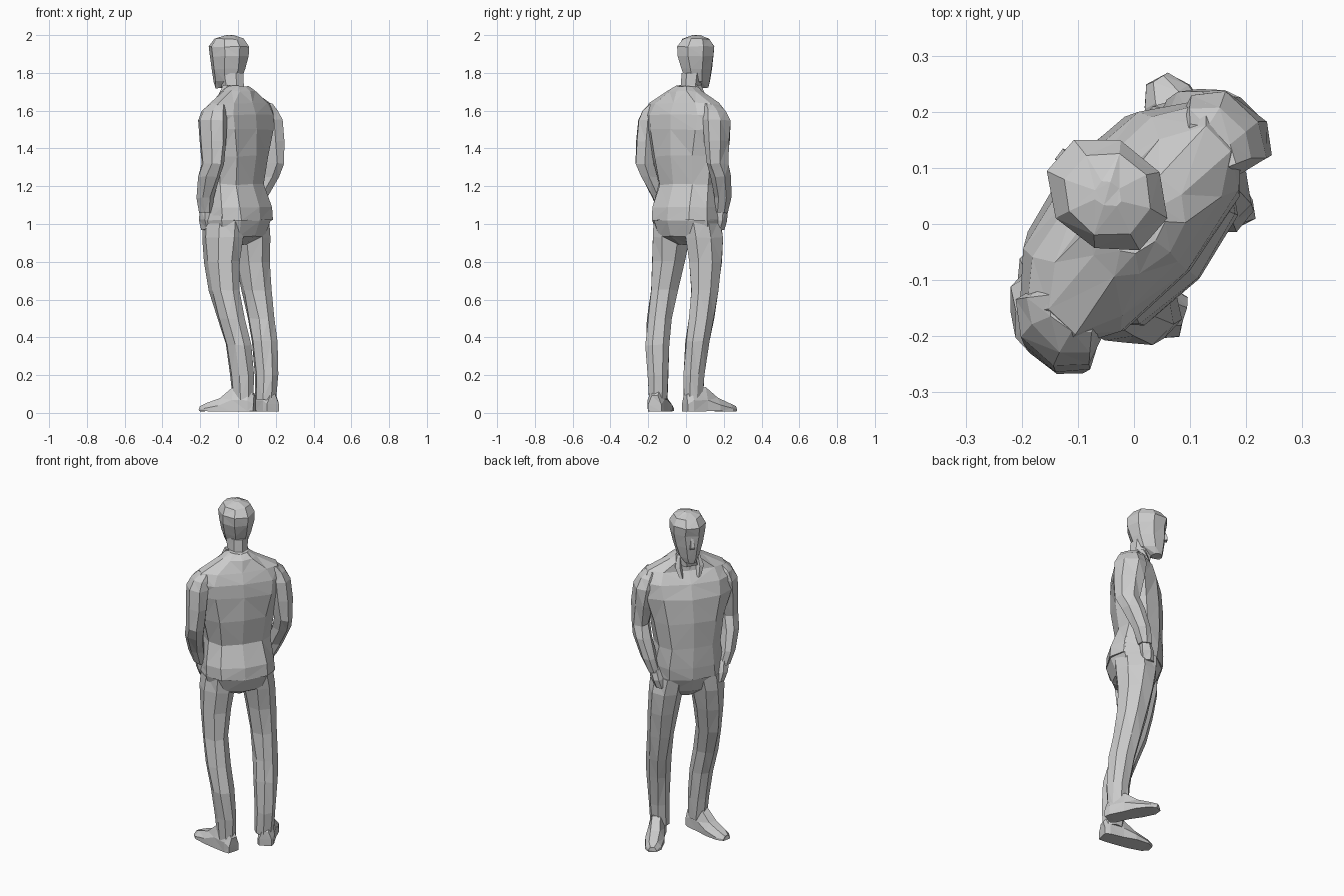
import bpy, bmesh, math, random
from mathutils import Vector, Matrix

random.seed(4)
# Local frame: x = figure's right, y = the way it faces; then turned about z
TURN = Matrix.Rotation(math.radians(49.8), 4, 'Z')


def skin(name, rings, jitter=0.004):
    """Bridge point rings into a closed, triangulated, flat-faced mesh."""
    bm = bmesh.new()
    loops = []
    for ring in rings:
        loops.append([bm.verts.new(TURN @ (Vector(p) + Vector(
            [random.uniform(-jitter, jitter) for _ in range(3)]))) for p in ring])
    n = len(loops[0])
    for a, b in zip(loops, loops[1:]):
        for i in range(n):
            j = (i + 1) % n
            bm.faces.new((a[i], a[j], b[j], b[i]))
    bm.faces.new(loops[0][::-1])
    bm.faces.new(loops[-1])
    bmesh.ops.recalc_face_normals(bm, faces=bm.faces)
    bmesh.ops.triangulate(bm, faces=bm.faces)
    mesh = bpy.data.meshes.new(name)
    bm.to_mesh(mesh)
    bm.free()
    ob = bpy.data.objects.new(name, mesh)
    bpy.context.collection.objects.link(ob)
    return ob


def stack(name, sections, n=8, side=1, jitter=0.004, power=1.0):
    """Loft sections (x, y, z, half width, half depth); power < 1 squares them."""
    def sp(v):
        return math.copysign(abs(v) ** power, v)
    rings = []
    for x, y, z, a, b in sections:
        angles = [math.tau * (i + 0.5) / n for i in range(n)]
        rings.append([(side * (x + 1.06 * a * sp(math.cos(t))),
                       y + 1.06 * b * sp(math.sin(t)), z) for t in angles])
    return skin(name, rings, jitter)


def foot(name, heel, toe):
    """Shoe lofted from heel to toe."""
    heel, toe = Vector((*heel, 0)), Vector((*toe, 0))
    d = (toe - heel).normalized()
    s = Vector((d.y, -d.x, 0))
    length = (toe - heel).length
    rings = []
    for t, w, h in ((0, .035, .09), (.1, .045, .13), (.38, .045, .135),
                    (.62, .052, .08), (.88, .045, .05), (1, .022, .035)):
        c = heel + d * t * length
        rings.append([c + s * (w * u) + Vector((0, 0, z)) for u, z in
                      ((-1, .008), (1, .008), (1, h * .5), (.5, h), (-.5, h), (-1, h * .5))])
    skin(name, rings, 0.002)


# Jacket: hem, waist, chest, broad back and sloping shoulders
stack("jacket", [
    (0, .0, 1.02, .19, .145), (0, .005, 1.09, .187, .145),
    (0, .025, 1.21, .17, .125), (0, .018, 1.36, .195, .135),
    (0, .008, 1.50, .235, .132), (0, -.005, 1.58, .245, .115),
    (0, -.015, 1.64, .21, .085), (0, -.005, 1.705, .09, .07),
    (0, .01, 1.73, .055, .055)], n=10, power=.85)

# Trousers: seat
stack("trouser_seat", [
    (0, .01, .89, .06, .05), (0, .0, .935, .17, .11),
    (0, .0, 1.02, .195, .143), (0, .01, 1.12, .18, .135)], n=10)

# Trouser legs
stack("left_trouser_leg", [
    (-.095, -.118, .07, .05, .055), (-.10, -.113, .20, .053, .062),
    (-.115, -.098, .36, .06, .07), (-.13, -.062, .50, .063, .072),
    (-.133, -.018, .65, .067, .083), (-.124, .005, .80, .08, .095),
    (-.112, .01, .93, .09, .113), (-.10, .012, 1.02, .09, .113)])
stack("right_trouser_leg", [
    (.126, -.088, .07, .05, .056), (.131, -.088, .20, .053, .062),
    (.139, -.068, .38, .061, .07), (.143, -.042, .50, .063, .073),
    (.14, -.01, .65, .068, .083), (.13, .008, .80, .08, .095),
    (.115, .012, .93, .09, .113), (.10, .012, 1.02, .09, .113)])

# Shoes, turned outwards
foot("left_shoe", (-.07, -.175), (-.205, .09))
foot("right_shoe", (.115, -.145), (.224, .135))

# Sleeves with bent elbows, and hands pushed into pockets
for label, side in (("left", -1), ("right", 1)):
    stack(label + "_sleeve", [
        (.195, .06, 1.06, .032, .036), (.22, .045, 1.14, .04, .047),
        (.245, .0, 1.25, .047, .062), (.247, -.034, 1.32, .047, .065),
        (.238, -.025, 1.44, .055, .08), (.228, -.015, 1.55, .058, .085),
        (.212, -.012, 1.60, .048, .07), (.19, -.015, 1.635, .03, .05)],
        n=7, side=side)
    stack(label + "_hand", [
        (.165, .075, .97, .025, .035), (.18, .07, 1.02, .032, .04),
        (.195, .06, 1.09, .027, .03)], n=6, side=side)

# Neck and collar
stack("neck", [(0, .015, 1.67, .07, .068), (.005, .035, 1.73, .052, .06),
               (.008, .05, 1.80, .055, .07)], n=7)
for label, side in (("left", -1), ("right", 1)):
    stack(label + "_collar_flap", [
        (.05, .09, 1.61, .012, .012), (.062, .06, 1.67, .02, .025),
        (.052, .035, 1.735, .01, .025)], n=5, side=side, jitter=.002)

# Head: chin, jaw, cheeks, brow and crown
stack("head", [
    (.01, .125, 1.72, .03, .03), (.01, .085, 1.755, .055, .075),
    (.01, .075, 1.82, .074, .093), (.01, .067, 1.89, .09, .104),
    (.01, .069, 1.94, .092, .11), (.01, .07, 1.98, .07, .075),
    (.01, .07, 2.0, .02, .025)], n=8, jitter=.003)

# Nose
stack("nose", [(.01, .165, 1.815, .018, .018), (.01, .168, 1.83, .016, .02),
               (.01, .158, 1.89, .006, .008)], n=4, jitter=.001)
